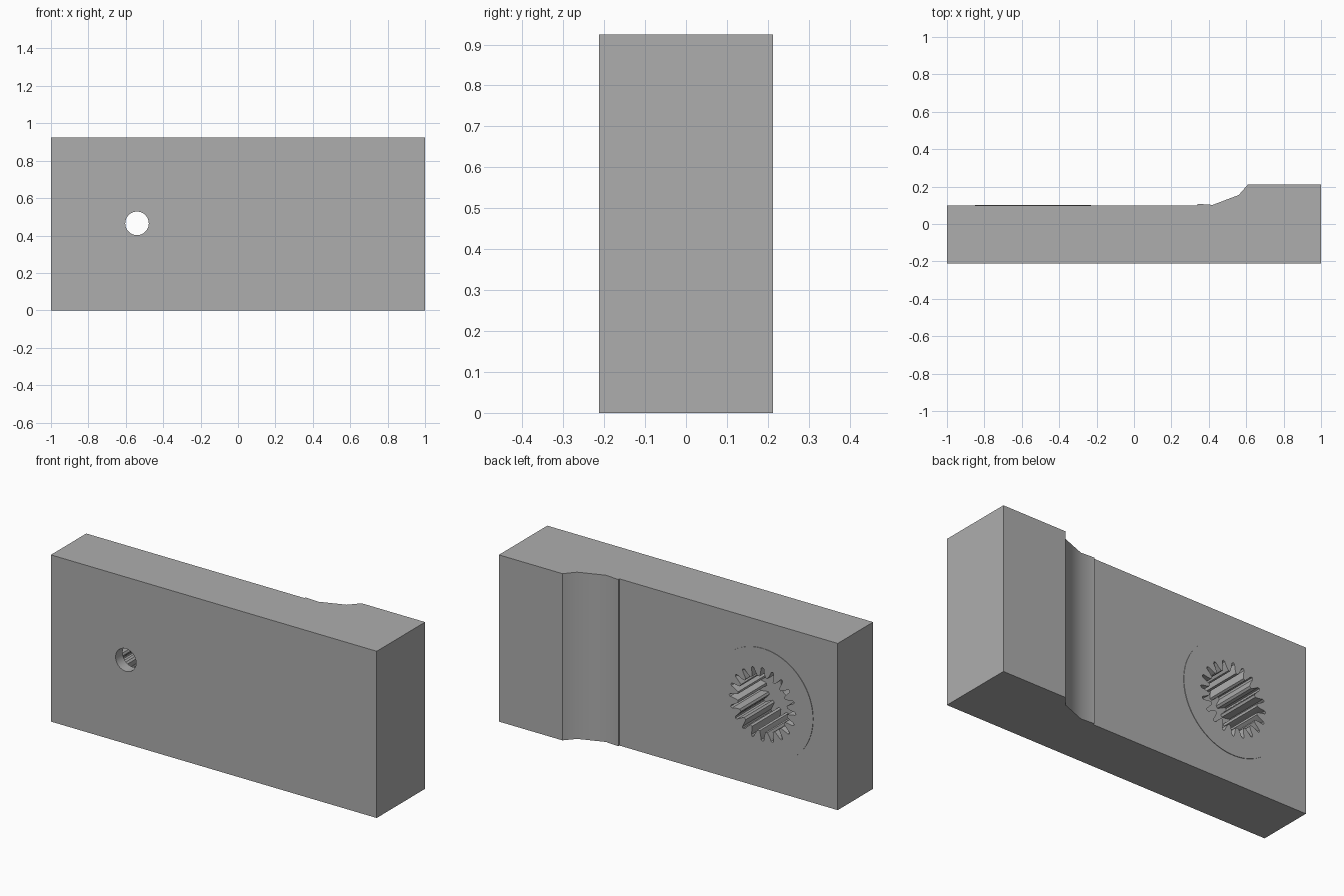
import bpy
import bmesh
from math import cos, sin, tau, radians
from mathutils import Vector

cube = bpy.data.objects.get("Cube")
if cube:
    bpy.data.objects.remove(cube, do_unlink=True)

grey = bpy.data.materials.new("plain grey")
grey.use_nodes = True
colour = (0.42, 0.42, 0.42, 1)
grey.diffuse_color = colour
grey.node_tree.nodes["Principled BSDF"].inputs["Base Color"].default_value = colour


def prism(name, points, extrusion):
    """Extrude a flat outline along a vector into a closed solid."""
    bm = bmesh.new()
    face = bm.faces.new([bm.verts.new(p) for p in points])
    result = bmesh.ops.extrude_face_region(bm, geom=[face])
    moved = [v for v in result["geom"] if isinstance(v, bmesh.types.BMVert)]
    bmesh.ops.translate(bm, verts=moved, vec=Vector(extrusion))
    bmesh.ops.recalc_face_normals(bm, faces=bm.faces)
    mesh = bpy.data.meshes.new(name)
    bm.to_mesh(mesh)
    bm.free()
    mesh.materials.append(grey)
    obj = bpy.data.objects.new(name, mesh)
    bpy.context.collection.objects.link(obj)
    return obj


def ring(radius, y, sides=96):
    return [polar(radius, tau * i / sides, y) for i in range(sides)]


def polar(radius, angle, y):
    return (CX + radius * cos(angle), y, CZ + radius * sin(angle))


def combine(target, tool, operation):
    """Apply a boolean and remove the tool."""
    mod = target.modifiers.new(tool.name, "BOOLEAN")
    mod.operation = operation
    mod.solver = "EXACT"
    mod.object = tool
    bpy.context.view_layer.objects.active = target
    bpy.ops.object.modifier_apply(modifier=mod.name)
    bpy.data.objects.remove(tool, do_unlink=True)


CX, CZ = -0.54, 0.465
HEIGHT = 0.925
FRONT, BACK, FLOOR = -0.212, 0.098, -0.15

# Block with a raised end and a curved ramp
outline = [(-1, FRONT), (1, FRONT), (1, 0.212), (0.61, 0.212), (0.56, 0.155),
           (0.42, 0.102), (0.34, 0.108), (0.34, BACK), (-1, BACK)]
block = prism("block", [(x, y, 0) for x, y in outline], (0, 0, HEIGHT))

# Thin round boss on the back
boss = prism("boss", ring(0.31, 0), (0, BACK + 0.003, 0))
combine(block, boss, "UNION")

# Toothed socket
TEETH = 20
tooth = [(-0.36, 0.152), (-0.22, 0.172), (-0.13, 0.198), (0, 0.205),
         (0.13, 0.198), (0.22, 0.172), (0.36, 0.152)]
gear = [polar(r, tau * (i + t) / TEETH, FLOOR)
        for i in range(TEETH) for t, r in tooth]
combine(block, prism("socket_cutter", gear, (0, 0.4, 0)), "DIFFERENCE")

# Through hole at the front
combine(block, prism("hole_cutter", ring(0.063, -0.3, 48), (0, 0.3, 0)), "DIFFERENCE")

# Smooth ramp and hole, crisp corners
bpy.ops.object.select_all(action="DESELECT")
block.select_set(True)
bpy.context.view_layer.objects.active = block
bpy.ops.object.shade_smooth_by_angle(angle=radians(30))
